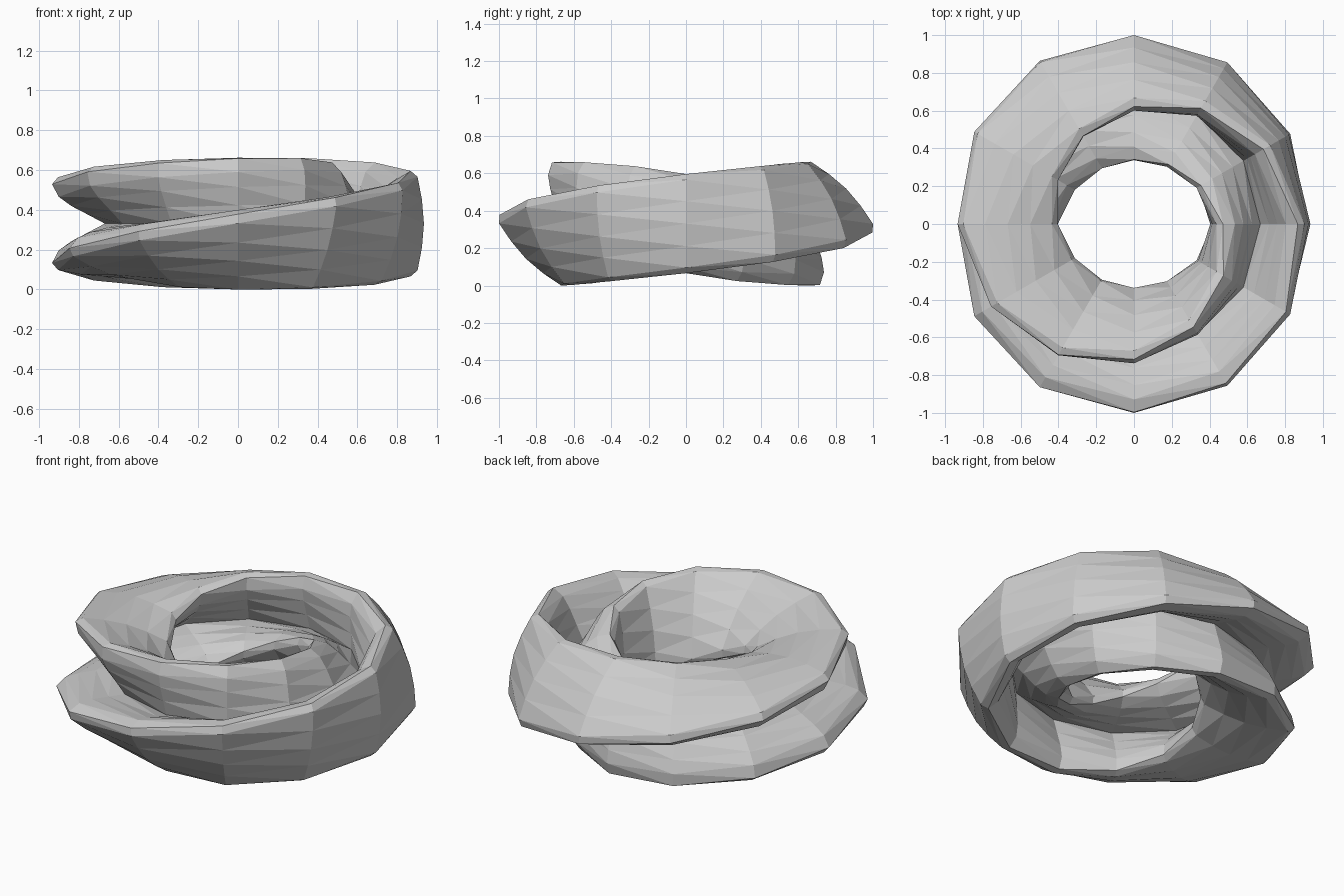
import bpy, bmesh
from math import sin, cos, pi

if "Cube" in bpy.data.objects:
    bpy.data.objects.remove(bpy.data.objects["Cube"], do_unlink=True)

RING, RADIUS, STEPS = 0.669, 0.331, 12   # centre-line radius, section radius, steps per lap

# One half of the curved wedge's section: (distance from centre line, offset across the band)
half = [(0.265, 0), (0.255, 0.12), (0.233, 0.235),           # outer skin
        (0.198, 0.265), (0.135, 0.232),                      # bevelled rim
        (0.09, 0.17), (0.045, 0.085), (0, 0)]                # groove wall down to the centre line
section = half + [(n, -t) for n, t in reversed(half[1:-1])]

# Sweep the wedge twice round the ring, with half a turn of twist per lap,
# so that the two laps lie back to back and meet along the centre line
bm = bmesh.new()
rings = []
for i in range(2 * STEPS):
    turn = 2 * pi * i / STEPS
    twist = turn / 2
    ring = []
    for n, t in section:
        r = RING + n * cos(twist) - t * sin(twist)
        z = RADIUS + n * sin(twist) + t * cos(twist)
        ring.append(bm.verts.new((r * cos(turn), r * sin(turn), z)))
    rings.append(ring)

count = len(section)
for i, a in enumerate(rings):
    b = rings[(i + 1) % len(rings)]
    for j in range(count):
        k = (j + 1) % count
        # Split each twisted quad along the same diagonal
        bm.faces.new((a[j], b[j], a[k]))
        bm.faces.new((b[j], b[k], a[k]))
bmesh.ops.recalc_face_normals(bm, faces=bm.faces)

mesh = bpy.data.meshes.new("twisted_band")
bm.to_mesh(mesh)
bm.free()
band = bpy.data.objects.new("twisted_band", mesh)
bpy.context.collection.objects.link(band)

# Plain grey
grey = bpy.data.materials.new("light_grey")
grey.use_nodes = True
colour = (0.6, 0.6, 0.6, 1)
grey.diffuse_color = colour
grey.node_tree.nodes["Principled BSDF"].inputs["Base Color"].default_value = colour
mesh.materials.append(grey)
